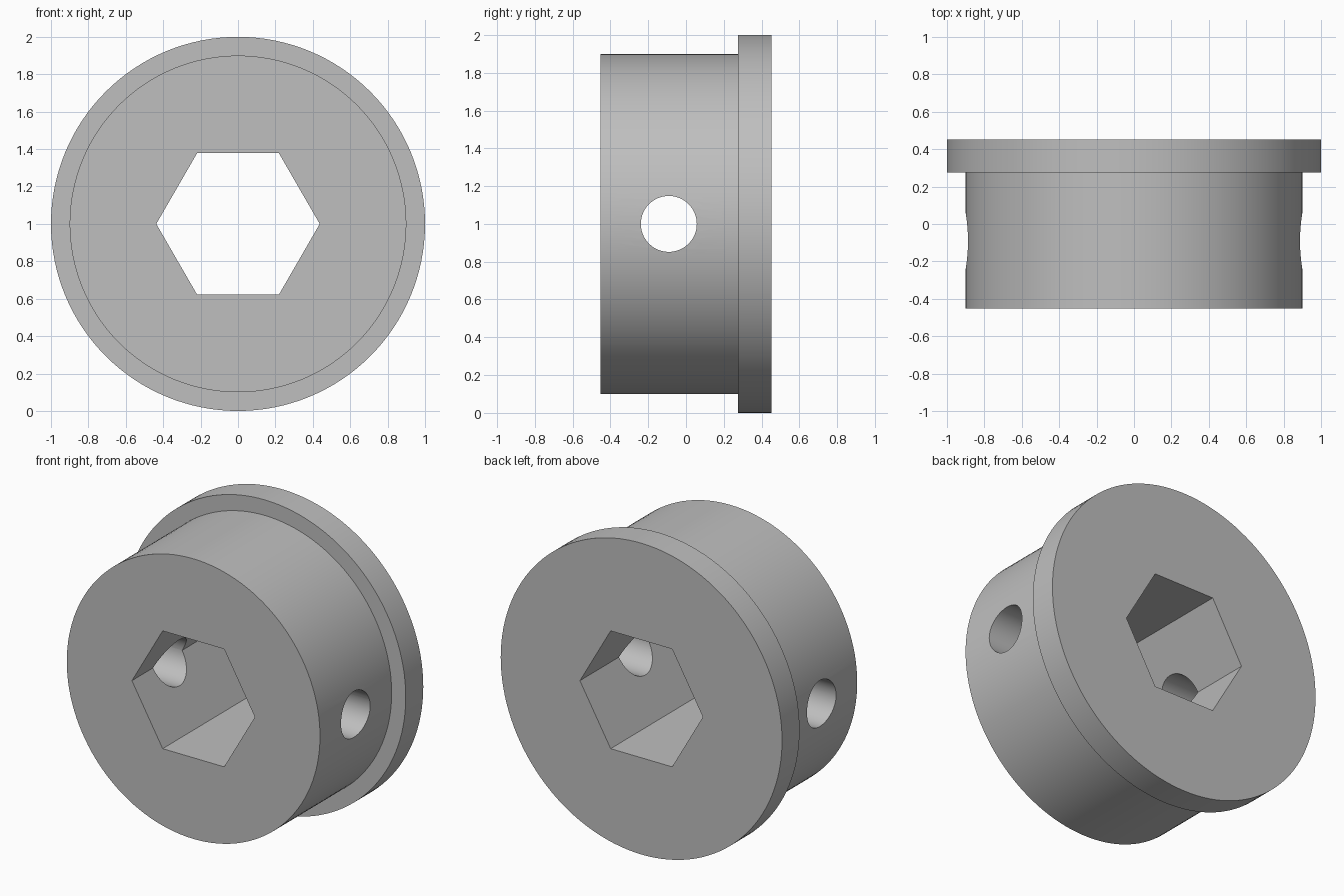
import bpy
import bmesh
from math import cos, sin, pi, radians
from mathutils import Matrix

cube = bpy.data.objects.get("Cube")
if cube:
    bpy.data.objects.remove(cube, do_unlink=True)

grey = bpy.data.materials.new("plain grey")
grey.use_nodes = True
colour = (0.52, 0.52, 0.52, 1)
grey.diffuse_color = colour
grey.node_tree.nodes["Principled BSDF"].inputs["Base Color"].default_value = colour


def turned(name, profile, sides, axis_rotation, centre):
    """Closed solid from (radius, height) steps, turned about its axis."""
    bm = bmesh.new()
    rings = [[bm.verts.new((r * cos(2 * pi * i / sides), r * sin(2 * pi * i / sides), h))
              for i in range(sides)] for r, h in profile]
    for low, high in zip(rings, rings[1:]):
        for i in range(sides):
            j = (i + 1) % sides
            bm.faces.new((low[i], low[j], high[j], high[i]))
    bm.faces.new(rings[0])
    bm.faces.new(rings[-1])
    bmesh.ops.transform(bm, matrix=Matrix.Translation(centre) @ axis_rotation, verts=bm.verts)
    bmesh.ops.recalc_face_normals(bm, faces=bm.faces)
    mesh = bpy.data.meshes.new(name)
    bm.to_mesh(mesh)
    bm.free()
    mesh.materials.append(grey)
    obj = bpy.data.objects.new(name, mesh)
    bpy.context.collection.objects.link(obj)
    return obj


along_y = Matrix.Rotation(radians(-90), 4, "X")
along_x = Matrix.Rotation(radians(90), 4, "Y")

# Round body with a wider flange at the back
collar = turned("flanged_collar",
                [(0.9, -0.453), (0.9, 0.275), (1, 0.275), (1, 0.453)],
                128, along_y, (0, 0, 1))

# Hexagonal bore and cross hole
cutters = [
    turned("hex_bore_cutter", [(0.437, -1), (0.437, 1)], 6, along_y, (0, 0, 1)),
    turned("cross_hole_cutter", [(0.148, -2), (0.148, 2)], 64, along_x, (0, -0.091, 1)),
]

bpy.ops.object.select_all(action="DESELECT")
bpy.context.view_layer.objects.active = collar
collar.select_set(True)
for cutter in cutters:
    cutter.hide_render = True
    cut = collar.modifiers.new(cutter.name, "BOOLEAN")
    cut.operation = "DIFFERENCE"
    cut.solver = "EXACT"
    cut.object = cutter
    bpy.ops.object.modifier_apply(modifier=cut.name)
    bpy.data.objects.remove(cutter, do_unlink=True)

bpy.ops.object.shade_smooth_by_angle(angle=radians(30))
